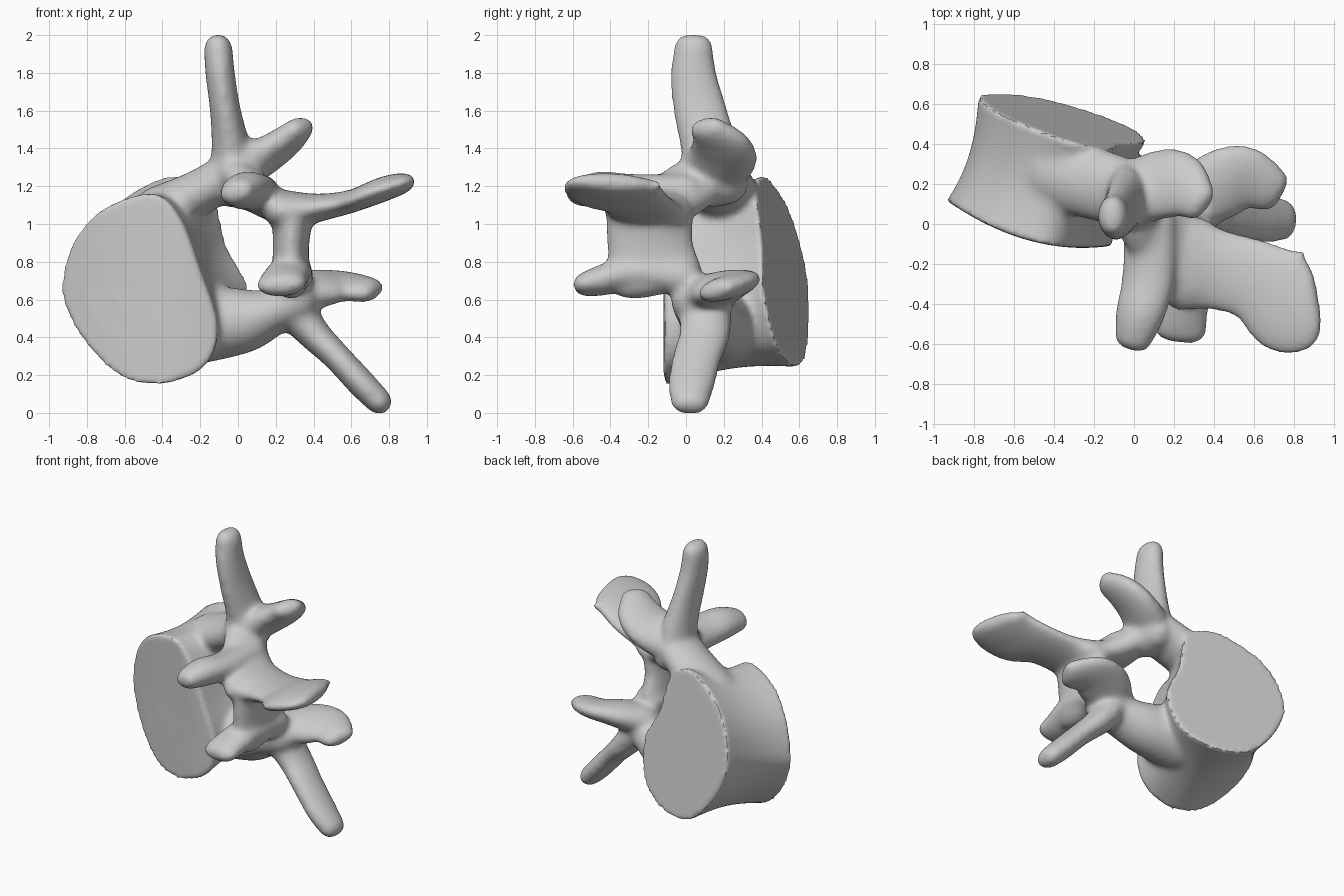
import bpy, bmesh, math
from mathutils import Vector

cube = bpy.data.objects.get("Cube")
if cube:
    bpy.data.objects.remove(cube)

bone = bpy.data.materials.new("bone_grey")
bone.use_nodes = True
bone.diffuse_color = (0.6, 0.6, 0.6, 1)
bone.node_tree.nodes["Principled BSDF"].inputs["Base Color"].default_value = (0.6, 0.6, 0.6, 1)

bm = bmesh.new()
SHRINK = 0.011  # allowance for the later smoothing


def skin(rings):
    """Close a stack of point rings into a solid."""
    rows = [[bm.verts.new(p) for p in ring] for ring in rings]
    n = len(rows[0])
    faces = [bm.faces.new(rows[0]), bm.faces.new(rows[-1])]
    for a, b in zip(rows, rows[1:]):
        for i in range(n):
            j = (i + 1) % n
            faces.append(bm.faces.new((a[i], a[j], b[j], b[i])))
    bmesh.ops.recalc_face_normals(bm, faces=faces)


def spline(pts, t, closed=False):
    """Catmull-Rom sample through a list of vectors."""
    n = len(pts)
    k = math.floor(t)
    f = t - k
    p = [pts[(k + o) % n] if closed else pts[max(0, min(n - 1, k + o))] for o in (-1, 0, 1, 2)]
    return 0.5 * (2 * p[1] + (p[2] - p[0]) * f + (2 * p[0] - 5 * p[1] + 4 * p[2] - p[3]) * f * f
                  + (3 * p[1] - p[0] - 3 * p[2] + p[3]) * f ** 3)


def limb(stations, wide):
    """Sweep an ellipse through stations (x, y, z, thin, broad); rounded ends."""
    pts = [Vector(s) for s in stations]
    last = len(pts) - 1
    samples = [spline(pts, i / 6) for i in range(last * 6 + 1)]
    centres = [Vector(p[:3]) for p in samples]
    rows = []
    for i, p in enumerate(samples):
        d = (centres[min(i + 1, len(centres) - 1)] - centres[max(i - 1, 0)]).normalized()
        rows.append((centres[i], d, (p[3] + SHRINK, p[4] + SHRINK)))
    for end, sign in ((0, -1), (-1, 1)):
        c, d, s = rows[end]
        for a in (25, 45, 60, 75):
            r = math.radians(a)
            cap = (c + d * sign * s[0] * math.sin(r), d, (s[0] * math.cos(r), s[1] * (0.3 + 0.7 * math.cos(r))))
            rows.insert(0 if sign < 0 else len(rows), cap)
    rings = []
    for c, d, (thin, broad) in rows:
        v = (Vector(wide) - d * d.dot(Vector(wide))).normalized()
        u = d.cross(v)
        rings.append([c + u * thin * math.cos(k * math.tau / 24) + v * broad * math.sin(k * math.tau / 24)
                      for k in range(24)])
    skin(rings)


# drum-shaped body between two slanted end plates
FRONT = [Vector(p) for p in (
    (-.93, .73), (-.86, .93), (-.7, 1.09), (-.45, 1.16), (-.31, 1.03), (-.2, .75),
    (-.11, .45), (-.18, .24), (-.4, .15), (-.62, .19), (-.81, .37), (-.92, .57))]
BACK = [Vector(p) for p in (
    (-.77, .83), (-.7, 1.03), (-.54, 1.18), (-.31, 1.26), (-.13, 1.15), (-.06, .9),
    (.06, .64), (0, .37), (-.22, .25), (-.46, .28), (-.65, .46), (-.76, .67))]
FRONT_MID, BACK_MID = Vector((-.52, .65)), Vector((-.36, .75))


def front_y(x, z):
    return -0.12 + 0.5 * (x + 0.25) ** 2


def back_y(x, z):
    return 0.544 - 0.3 * x - 0.18 * z


rings = []
steps = [(i / 8, 1 - 0.08 * math.sin(math.pi * i / 8)) for i in range(9)]
for t, scale in [(0, .02), (0, .35), (0, .7)] + steps + [(1, .7), (1, .35), (1, .02)]:
    mid = FRONT_MID.lerp(BACK_MID, t)
    ring = []
    for k in range(72):
        edge = spline(FRONT, k / 6, True).lerp(spline(BACK, k / 6, True), t)
        x, z = mid + (edge - mid) * scale
        ring.append((x, front_y(x, z) * (1 - t) + back_y(x, z) * t, z))
    rings.append(ring)
skin(rings)

Y = (0, 1, 0)
# upper root and transverse process
limb([(-.42, .26, 1.06, .13, .17), (-.2, .2, 1.17, .11, .17), (-.03, .15, 1.27, .11, .16)], Y)
limb([(-.02, .16, 1.22, .12, .16), (-.04, .12, 1.42, .09, .14), (-.07, .07, 1.62, .07, .13),
      (-.095, .04, 1.8, .068, .11), (-.105, .04, 1.93, .066, .095)], Y)
# upper joint facing outward
limb([(-.02, .14, 1.28, .12, .16), (.14, .2, 1.36, .085, .17), (.24, .18, 1.43, .07, .16),
      (.32, .12, 1.5, .055, .1)], (-.1, 1, -.35))
# upper arch and forward joint
limb([(-.02, .12, 1.27, .1, .14), (.08, -.02, 1.17, .09, .16), (.2, -.15, 1.1, .08, .22),
      (.3, -.2, 1.07, .08, .22)], Y)
limb([(.08, 0, 1.17, .08, .12), (.07, -.28, 1.17, .08, .125), (.03, -.45, 1.18, .085, .115),
      (0, -.56, 1.17, .065, .09)], (1, 0, .3))
# broad spinous plate
limb([(.26, -.2, 1.07, .1, .23), (.42, -.23, 1.085, .065, .195), (.6, -.28, 1.12, .05, .2),
      (.77, -.385, 1.185, .055, .26), (.87, -.38, 1.215, .045, .21)], (.05, 1, 0))
# lower arch web and forward joint
limb([(.29, -.19, 1.06, .1, .22), (.28, -.19, .88, .085, .22), (.28, -.16, .72, .09, .24)], Y)
limb([(.29, -.02, .72, .09, .1), (.27, -.28, .74, .08, .11), (.24, -.45, .7, .07, .12),
      (.23, -.53, .68, .055, .125)], (1, 0, .1))
# lower root
limb([(-.2, .2, .47, .2, .2), (.04, .15, .49, .16, .17), (.2, .1, .54, .11, .15),
      (.31, .07, .59, .11, .14)], Y)
# lower transverse process
limb([(.28, .1, .57, .11, .13), (.4, .1, .42, .078, .125), (.52, .06, .3, .065, .12),
      (.65, .03, .16, .065, .115), (.745, .02, .062, .06, .095)], Y)
# lower joint facing outward
limb([(.28, .1, .62, .1, .14), (.42, .19, .66, .08, .17), (.55, .23, .67, .058, .16),
      (.69, .17, .65, .05, .11)], (0, 1, .3))

mesh = bpy.data.meshes.new("vertebra")
bm.to_mesh(mesh)
bm.free()
vertebra = bpy.data.objects.new("vertebra", mesh)
bpy.context.collection.objects.link(vertebra)
bpy.context.view_layer.objects.active = vertebra
vertebra.select_set(True)

# fuse the parts into one skin
fuse = vertebra.modifiers.new("fuse", 'REMESH')
fuse.mode = 'VOXEL'
fuse.voxel_size = 0.015
bpy.ops.object.modifier_apply(modifier="fuse")

# soften the blends, leaving the rims of the end plates crisp
bm = bmesh.new()
bm.from_mesh(mesh)
soft, rim = [], []
for v in bm.verts:
    x, y, z = v.co
    plate = min(abs(y - front_y(x, z)), abs(y - back_y(x, z))) < 0.03 and x < 0.06
    (rim if plate else soft).append(v)
for group, passes in ((soft, 14), (rim, 4)):
    for i in range(passes):
        bmesh.ops.smooth_vert(bm, verts=group, factor=0.5, use_axis_x=True, use_axis_y=True, use_axis_z=True)
bm.to_mesh(mesh)
bm.free()

mesh.materials.clear()
mesh.materials.append(bone)
for poly in mesh.polygons:
    poly.material_index = 0
bpy.ops.object.shade_smooth_by_angle(angle=math.radians(40))
